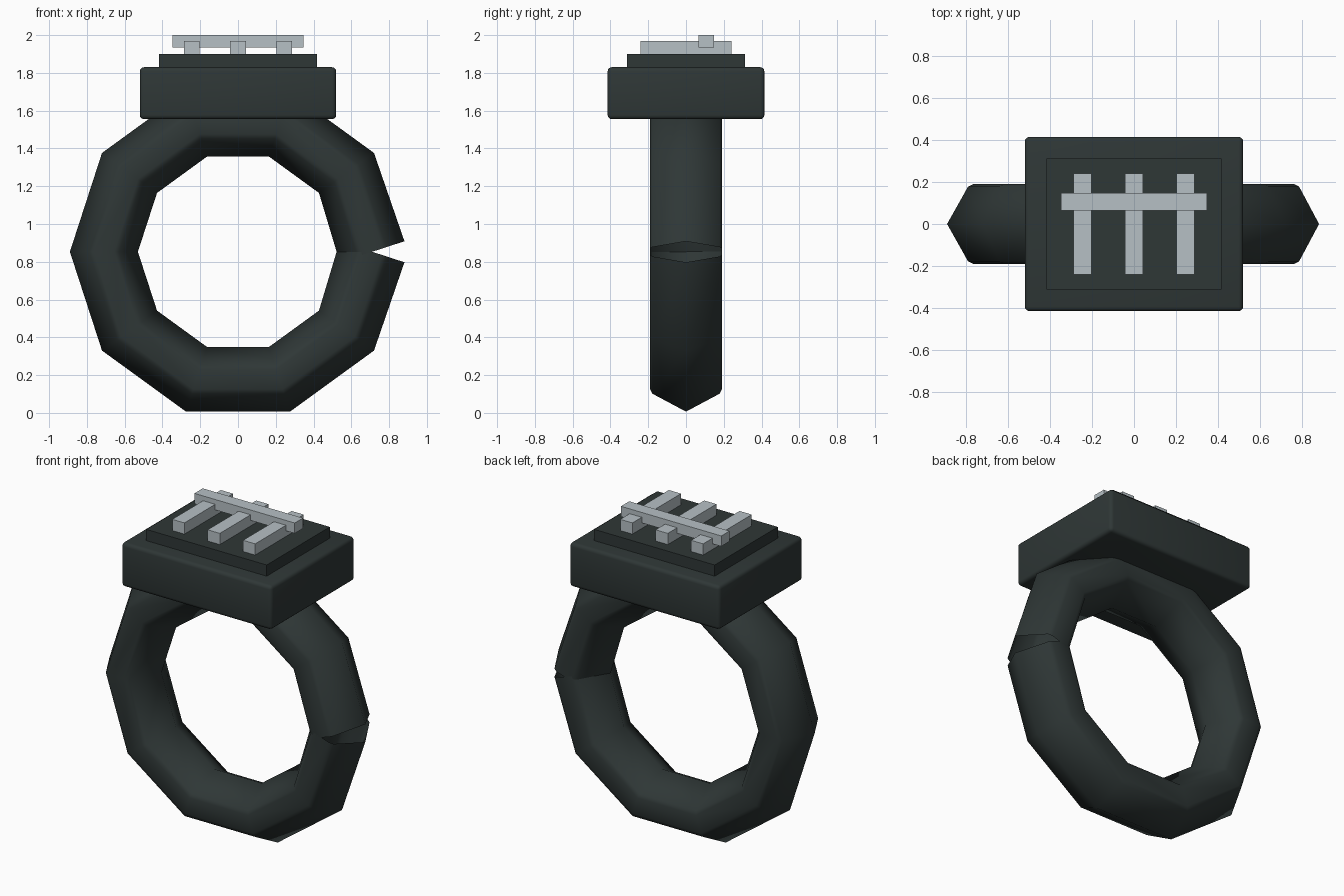
import bpy, math
from mathutils import Vector

if "Cube" in bpy.data.objects:
    bpy.data.objects.remove(bpy.data.objects["Cube"])


def material(name, rgb):
    m = bpy.data.materials.new(name)
    m.diffuse_color = (*rgb, 1)
    m.use_nodes = True
    m.node_tree.nodes["Principled BSDF"].inputs["Base Color"].default_value = m.diffuse_color
    return m


DARK = material("dark metal", (0.028, 0.038, 0.037))
SILVER = material("pale silver", (0.47, 0.53, 0.56))


def box(name, x, y, z, mat, bevel=0):
    """Box from (min, max) ranges, with optionally rounded edges."""
    bpy.ops.mesh.primitive_cube_add(
        size=1, location=[(a + b) / 2 for a, b in (x, y, z)])
    ob = bpy.context.object
    ob.name = name
    ob.scale = [b - a for a, b in (x, y, z)]
    bpy.ops.object.transform_apply(location=False, rotation=False, scale=True)
    ob.data.materials.append(mat)
    if bevel:
        mod = ob.modifiers.new("round", 'BEVEL')
        mod.width, mod.segments = bevel, 3
        bpy.ops.object.modifier_apply(modifier="round")
        bpy.ops.object.shade_smooth_by_angle(angle=math.radians(40))
    return ob


# Ring band: pointed section swept round ten sides, split on the right
SIDES, RADIUS, CENTRE_Z = 10, 0.71, 0.853
quarter = [(0.08, 0.178), (0.055, 0.19)]          # (radial offset, y)
half = quarter + [(-r, y) for r, y in reversed(quarter)]
section = ([(0.18, 0)] + half + [(-0.18, 0)]
           + [(r, -y) for r, y in reversed(half)])
n = len(section)
verts, faces = [], []
for i in range(SIDES + 1):
    a = 2 * math.pi * i / SIDES
    centre = Vector((RADIUS * math.cos(a), 0, CENTRE_Z + RADIUS * math.sin(a)))
    # the two open ends are square to their last straight segment
    tilt = math.pi / SIDES * ((i == 0) - (i == SIDES))
    out = Vector((math.cos(a + tilt), 0, math.sin(a + tilt)))
    verts += [centre + out * r + Vector((0, y, 0)) for r, y in section]
for i in range(SIDES):
    for j in range(n):
        k = (j + 1) % n
        faces.append((i * n + j, i * n + k, (i + 1) * n + k, (i + 1) * n + j))
mesh = bpy.data.meshes.new("ring_band")
mesh.from_pydata(verts, [], faces)
mesh.materials.append(DARK)
mesh.shade_smooth()
band = bpy.data.objects.new("ring_band", mesh)
bpy.context.collection.objects.link(band)
bpy.context.view_layer.objects.active = band
band.select_set(True)
bpy.ops.object.mode_set(mode='EDIT')
bpy.ops.mesh.select_all(action='SELECT')
bpy.ops.mesh.normals_make_consistent(inside=False)
bpy.ops.object.mode_set(mode='OBJECT')
band.select_set(False)

# Head block and raised plate
box("head_block", (-0.52, 0.52), (-0.415, 0.415), (1.555, 1.83), DARK, 0.022)
box("head_plate", (-0.417, 0.417), (-0.312, 0.312), (1.80, 1.90), DARK)

# Emblem: three bars and one crossbar
for i, cx in enumerate((-0.245, 0, 0.245)):
    box(f"emblem_bar_{i + 1}", (cx - 0.042, cx + 0.042), (-0.24, 0.24),
        (1.89, 1.97), SILVER)
box("emblem_crossbar", (-0.347, 0.347), (0.065, 0.147), (1.935, 2.0), SILVER)
